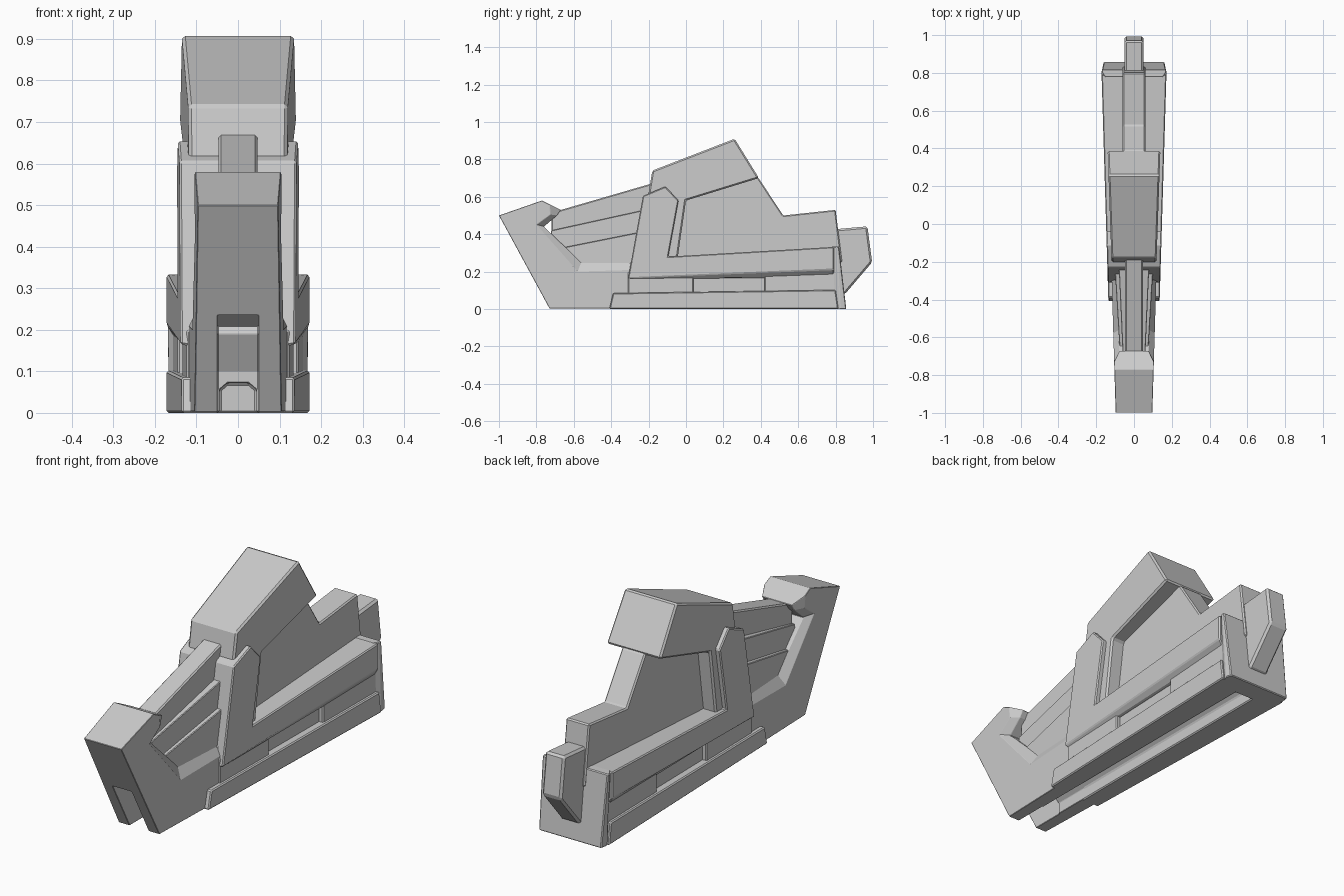
import bpy, bmesh

cube = bpy.data.objects.get("Cube")
if cube:
    bpy.data.objects.remove(cube, do_unlink=True)

grey = bpy.data.materials.new("plain grey")
grey.use_nodes = True
grey.diffuse_color = (0.6, 0.6, 0.6, 1)
grey.node_tree.nodes["Principled BSDF"].inputs["Base Color"].default_value = (0.6, 0.6, 0.6, 1)


def taper(base, slope=0.0):
    """Half width that changes evenly along the length."""
    return lambda y: base + slope * y


def loft(name, rings, bevel=0.006):
    """Symmetric slab: rings of (side profile, half width), outermost first."""
    sections = [(p, w, -1) for p, w in rings] + [(p, w, 1) for p, w in reversed(rings)]
    bm = bmesh.new()
    loops = [[bm.verts.new((s * w(y), y, z)) for y, z in p] for p, w, s in sections]
    n = len(loops[0])
    for a, b in zip(loops, loops[1:]):
        for i in range(n):
            j = (i + 1) % n
            bm.faces.new((a[i], a[j], b[j], b[i]))
    bm.faces.new(loops[0])
    bm.faces.new(reversed(loops[-1]))
    bmesh.ops.recalc_face_normals(bm, faces=bm.faces)
    mesh = bpy.data.meshes.new(name)
    bm.to_mesh(mesh)
    bm.free()
    mesh.materials.append(grey)
    ob = bpy.data.objects.new(name, mesh)
    bpy.context.collection.objects.link(ob)
    if bevel:
        add_bevel(ob, bevel)
    return ob


def add_bevel(ob, width):
    mod = ob.modifiers.new("edge chamfer", "BEVEL")
    mod.width = width
    mod.segments = 1
    mod.limit_method = "ANGLE"


def slab(name, profile, width, bevel=0.006):
    return loft(name, [(profile, width)], bevel)


def cut(ob, cutter):
    mod = ob.modifiers.new("slot", "BOOLEAN")
    mod.operation = "DIFFERENCE"
    mod.solver = "EXACT"
    mod.object = cutter
    bpy.context.view_layer.objects.active = ob
    bpy.ops.object.modifier_apply(modifier=mod.name)


outer = taper(0.148, 0.03)
side = taper(0.127, 0.03)

# Nose block with a sloped rim around the slat recess
nose_rim = [(-1, .5), (-.77, .58), (-.73, .56), (-.725, .505), (-.8, .45),
            (-.58, .2), (-.25, .21), (-.25, .003), (-.73, .003)]
nose_inner = [(-1, .5), (-.77, .58), (-.67, .53), (-.69, .5), (-.76, .44),
              (-.56, .25), (-.25, .265), (-.25, .003), (-.73, .003)]
nose = loft("nose_block", [(nose_rim, side), (nose_inner, taper(0.097, 0.03))], 0)

# Spine bar and stepped side slats
slab("spine_bar", [(-.72, .3), (-.72, .515), (-.18, .672), (-.15, .3)], taper(0.047))
slab("upper_slat", [(-.74, .3), (-.72, .42), (-.22, .53), (-.2, .2), (-.6, .2)],
     taper(0.091, 0.045), 0.003)
slab("lower_slat", [(-.7, .32), (-.2, .42), (-.2, .2), (-.56, .2)],
     taper(0.116, 0.06), 0.003)

# Bracket: front pillar joined to the long arm, undercut along the arm
arm = [(-.23, .605), (-.11, .655), (-.04, .58), (-.095, .28), (.79, .332)]
loft("side_bracket", [(arm + [(.79, .212), (-.31, .165)], outer),
                      (arm + [(.79, .17), (-.31, .16)], taper(0.123, 0.03))], 0.005)

# Hood with its inner pillar, and the thin core behind it
slab("hood", [(-.2, .62), (-.18, .74), (.26, .91), (.39, .7), (0, .58),
              (-.045, .27), (-.18, .27)], taper(0.126, 0.035), 0.008)
slab("core", [(-.2, .25), (-.15, .62), (.3, .74), (.388, .7), (.52, .5),
              (.8, .53), (.835, .25)], taper(0.06))

# Lower hull, divided around a deeper side pocket
hull = [slab("lower_hull", [(-.3, .005), (-.3, .25), (.82, .3), (.85, .005)],
             taper(0.113, 0.03), 0)]
for name, start, end in (("front_hull_panel", -.31, .04), ("rear_hull_panel", .42, .8)):
    hull.append(slab(name, [(start, .02), (start, .2), (end, .2), (end, .02)],
                     taper(0.133, 0.03), 0))
hull.append(slab("bottom_rail", [(-.41, 0), (-.39, .085), (.8, .102), (.815, 0)], outer, 0))

# Rear posts and tail
post_in = [(.775, .333), (.818, .333), (.857, 0), (.79, 0)]
post_out = [(.805, .333), (.818, .333), (.857, 0), (.825, 0)]
post = loft("rear_posts", [(post_out, taper(0.332, -0.2)), (post_in, taper(0.148, 0.005))], 0.004)
slab("tail_block", [(.78, .425), (.97, .442), (.995, .25), (.85, .08), (.78, .08)],
     taper(0.05), 0.01)

# Open slot through the nose and a long channel below the hull
nose_slot = slab("nose_slot_cutter", [(-1.1, -.05), (-1.1, .235), (-.6, .235), (-.62, .19),
                                      (-.57, .1), (-.57, -.05)], taper(0.049), 0)
deck = [(-.65, -.05), (-.65, .055), (.75, .055), (.75, -.05)]
roof = [(-.65, -.05), (-.65, .072), (.75, .072), (.75, -.05)]
channel = loft("channel_cutter", [(deck, taper(0.045)), (roof, taper(0.025))], 0)
cut(nose, nose_slot)
for part in [nose] + hull:
    cut(part, channel)
    add_bevel(part, 0.005)
for cutter in (nose_slot, channel):
    bpy.data.objects.remove(cutter, do_unlink=True)
